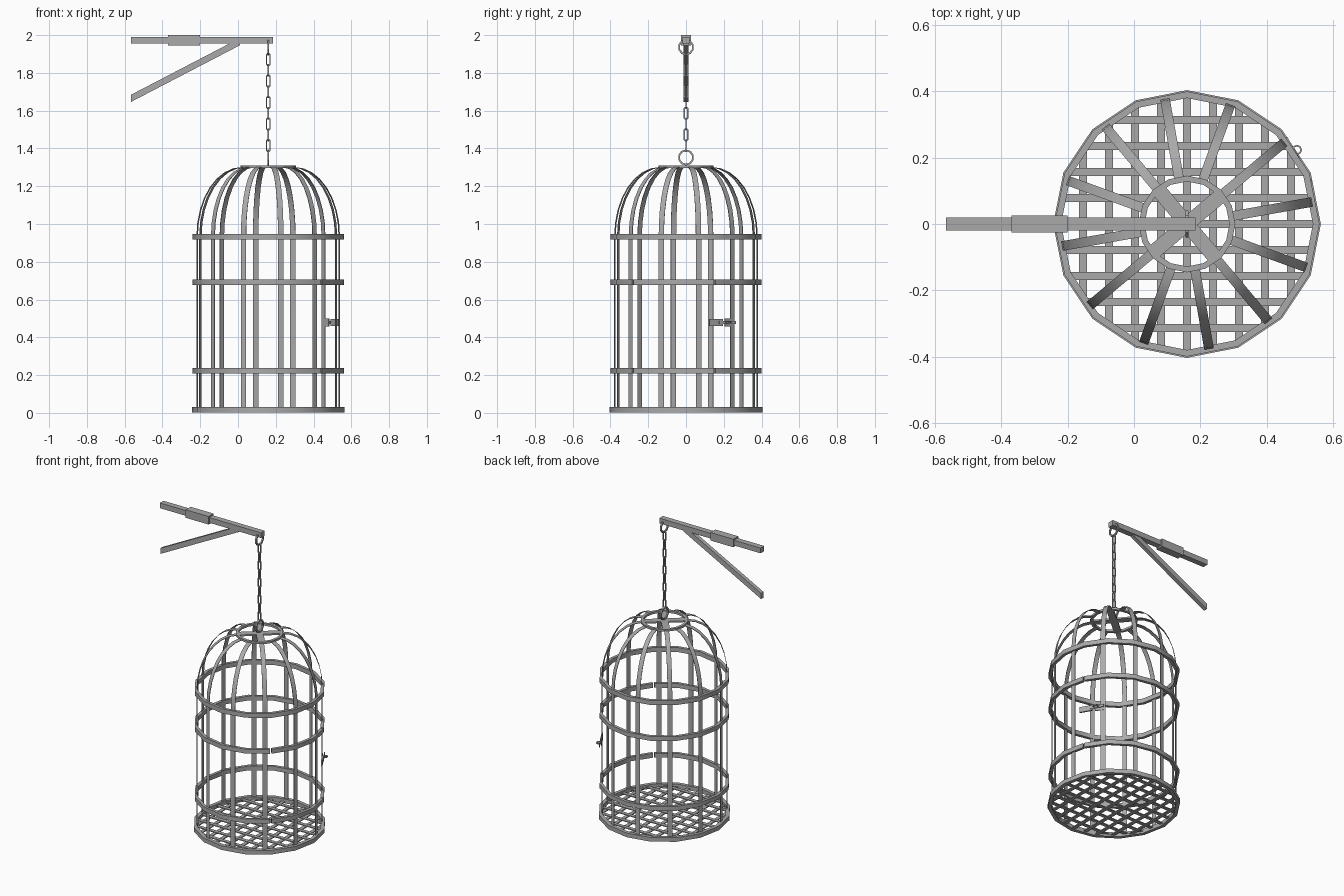
import bpy, bmesh
from math import sin, cos, pi, radians, sqrt
from mathutils import Vector, Matrix

cube = bpy.data.objects.get("Cube")
if cube:
    bpy.data.objects.remove(cube)

metal = bpy.data.materials.new("grey_iron")
metal.use_nodes = True
GREY = (0.4, 0.4, 0.4, 1)
metal.diffuse_color = GREY
metal.node_tree.nodes["Principled BSDF"].inputs["Base Color"].default_value = GREY

AXIS = Vector((0.16, 0, 0))   # centre line of the cage
UP = Vector((0, 0, 1))
R = 0.385                     # bar radius
STEP = pi / 8                 # hoops are sixteen-sided


def radial(a):
    return Vector((cos(a), sin(a), 0))


def finish(name, bm, smooth=True):
    bmesh.ops.recalc_face_normals(bm, faces=bm.faces)
    mesh = bpy.data.meshes.new(name)
    bm.to_mesh(mesh)
    bm.free()
    mesh.materials.append(metal)
    obj = bpy.data.objects.new(name, mesh)
    bpy.context.collection.objects.link(obj)
    if smooth:
        bpy.ops.object.select_all(action='DESELECT')
        obj.select_set(True)
        bpy.context.view_layer.objects.active = obj
        bpy.ops.object.shade_smooth_by_angle(angle=radians(35))
    return obj


def sweep(bm, frames, w, h, closed=False):
    """Rectangular section w by h along frames of (point, u, v)."""
    rows = [[bm.verts.new(p + u * (su * w / 2) + v * (sv * h / 2))
             for su, sv in ((-1, -1), (1, -1), (1, 1), (-1, 1))] for p, u, v in frames]
    pairs = list(zip(rows, rows[1:]))
    if closed:
        pairs.append((rows[-1], rows[0]))
    else:
        bm.faces.new(rows[0])
        bm.faces.new(rows[-1])
    for a, b in pairs:
        for i in range(4):
            j = (i + 1) % 4
            bm.faces.new((a[i], a[j], b[j], b[i]))


def box(bm, centre, size, angle=0):
    m = Matrix.Translation(centre) @ Matrix.Rotation(angle, 4, 'Z') @ Matrix.Diagonal((*size, 1))
    bmesh.ops.create_cube(bm, size=1, matrix=m)


def hoop(name, r, z, w, h):
    bm = bmesh.new()
    sweep(bm, [(AXIS + radial(k * STEP) * r + UP * z, radial(k * STEP), UP)
               for k in range(16)], w, h, True)
    finish(name, bm)


def arc_hoop(name, first, last, r, z, w, h):
    """Open hoop between two corners, with a small gap at each end."""
    bm = bmesh.new()
    f = [[AXIS + radial(k * STEP) * r + UP * z, radial(k * STEP), UP]
         for k in range(first, last + 1)]
    f[0][0] = f[0][0].lerp(f[1][0], 0.03)
    f[-1][0] = f[-1][0].lerp(f[-2][0], 0.03)
    sweep(bm, f, w, h)
    finish(name, bm)


def loop(name, centre, across, rx, rz, wire, n, straight=0):
    """Closed wire loop in the plane of across and z."""
    bm = bmesh.new()
    normal = across.cross(UP)
    frames = []
    for k in range(n):
        t = 2 * pi * (k + 0.5) / n
        u = across * cos(t) + UP * sin(t)
        lift = straight if sin(t) > 0 else -straight
        frames.append((centre + across * (rx * cos(t)) + UP * (rz * sin(t) + lift), u, normal))
    sweep(bm, frames, wire, wire, True)
    finish(name, bm)


# Hoops of the cage
hoop("bottom_hoop", 0.392, 0.017, 0.024, 0.028)
hoop("dome_hoop", 0.39, 0.933, 0.02, 0.03)
hoop("crown_hoop", 0.137, 1.303, 0.018, 0.014)
for label, z in (("lower", 0.223), ("upper", 0.692)):
    arc_hoop(label + "_hoop", 1, 14, 0.39, z, 0.02, 0.029)
    arc_hoop(label + "_door_band", -2, 1, 0.39, z, 0.02, 0.029)

# Twelve flat bars, straight below and curving in to the crown
for i in range(12):
    a = radians(10 + 30 * i)
    out, side = radial(a), radial(a + pi / 2)
    bm = bmesh.new()
    frames = [(AXIS + out * (R - 0.003) + UP * 0.005, side, out)]
    for k in range(9):
        t = k / 8 * pi / 2
        r, z = 0.14 + 0.242 * cos(t), 0.935 + 0.365 * sin(t)
        n = (out * (cos(t) / 0.242) + UP * (sin(t) / 0.365)).normalized()
        frames.append((AXIS + out * r + UP * z, side, n))
    sweep(bm, frames, 0.029, 0.003)
    finish("cage_bar", bm)

# Crossed straps that carry the hanging ring
bm = bmesh.new()
for a in (40, 130):
    box(bm, AXIS + UP * 1.302, (0.27, 0.045, 0.01), radians(a))
finish("crown_straps", bm, False)

# Floor lattice
bm = bmesh.new()
for k in range(-4, 5):
    d = k * 0.0785
    length = 2 * sqrt(0.385 ** 2 - d ** 2)
    box(bm, AXIS + Vector((d, 0, 0.013)), (0.024, length, 0.006))
    box(bm, AXIS + Vector((0, d, 0.018)), (length, 0.024, 0.006))
finish("floor_lattice", bm, False)

# Door latch: plate, bolt and eye
bm = bmesh.new()
tilt = radians(120)
box(bm, AXIS + radial(radians(24)) * 0.388 + UP * 0.479, (0.08, 0.01, 0.036), tilt)
box(bm, AXIS + radial(radians(34)) * 0.392 + UP * 0.479, (0.1, 0.005, 0.016), tilt)
box(bm, AXIS + radial(radians(37)) * 0.381 + UP * 0.479, (0.06, 0.006, 0.044), radians(127))
finish("door_latch", bm, False)
bm = bmesh.new()
eye = AXIS + radial(radians(34)) * 0.4 + UP * 0.479
sweep(bm, [(eye + radial(k * pi / 4) * 0.013, radial(k * pi / 4), UP) for k in range(8)],
      0.005, 0.008, True)
finish("latch_eye", bm)

# Hanging rings and chain
X, Y = Vector((1, 0, 0)), Vector((0, 1, 0))
for label, z in (("lower", 1.352), ("upper", 1.936)):
    loop(label + "_ring", AXIS + UP * z, Y, 0.038, 0.038, 0.01, 10)
for k in range(9):
    loop("chain_link", AXIS + UP * (1.415 + 0.057 * k), Y if k % 2 else X,
         0.0105, 0.0105, 0.007, 8, 0.021)

# Wall bracket: beam, sleeve and slanted brace
bm = bmesh.new()
box(bm, Vector((-0.191, 0, 1.973)), (0.752, 0.038, 0.035))
finish("bracket_beam", bm, False)
bm = bmesh.new()
box(bm, Vector((-0.285, 0, 1.973)), (0.17, 0.052, 0.054))
finish("bracket_sleeve", bm, False)
bm = bmesh.new()
sweep(bm, [(Vector((-0.567, 0, 1.665)), Y, UP), (Vector((0.01, 0, 1.965)), Y, UP)], 0.026, 0.038)
finish("bracket_brace", bm, False)
